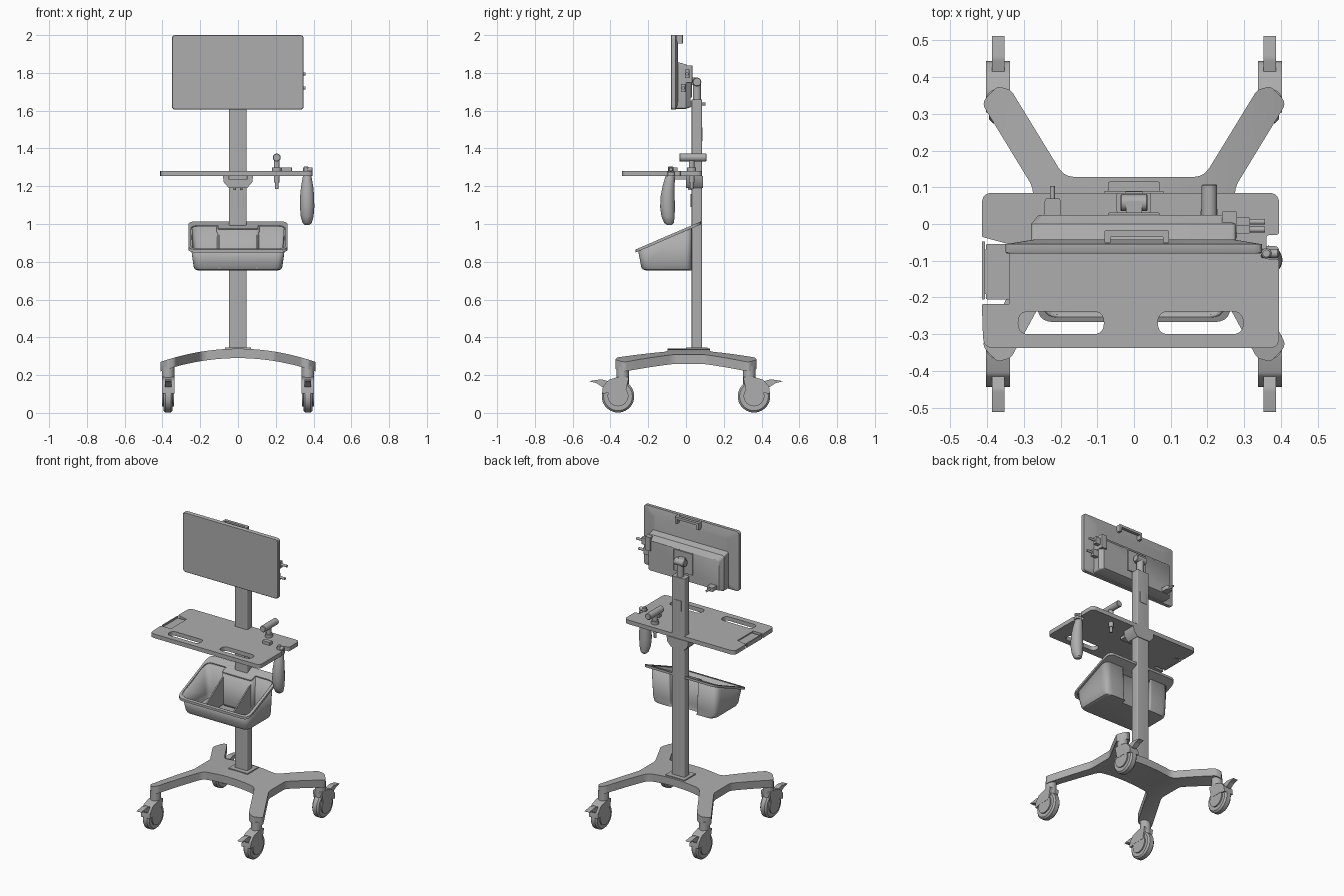
import bpy, bmesh, math
from mathutils import Vector

cube = bpy.data.objects.get("Cube")
if cube:
    bpy.data.objects.remove(cube)

grey = bpy.data.materials.new("neutral_grey")
grey.use_nodes = True
grey.diffuse_color = (0.42, 0.42, 0.42, 1)
grey.node_tree.nodes["Principled BSDF"].inputs["Base Color"].default_value = grey.diffuse_color
parts = []


def add(name, bm):
    bmesh.ops.remove_doubles(bm, verts=bm.verts, dist=1e-5)
    bmesh.ops.recalc_face_normals(bm, faces=bm.faces)
    mesh = bpy.data.meshes.new(name)
    bm.to_mesh(mesh)
    bm.free()
    mesh.materials.append(grey)
    obj = bpy.data.objects.new(name, mesh)
    bpy.context.collection.objects.link(obj)
    parts.append(obj)
    return obj


def place(axis, a, b, h):
    """Put profile point (a, b) at height h along the given axis."""
    return Vector({"X": (h, a, b), "Y": (a, h, b), "Z": (a, b, h)}[axis])


def rounded(pts, r, n=5):
    """Fillet the corners of a closed outline; a third value overrides the radius."""
    out = []
    for i, c in enumerate(pts):
        p = Vector(c[:2])
        q, s = Vector(pts[i - 1][:2]), Vector(pts[(i + 1) % len(pts)][:2])
        k = c[2] if len(c) > 2 else r
        a, b = p + (q - p).normalized() * k, p + (s - p).normalized() * k
        for j in range(n + 1):
            t = j / n
            out.append(a * (1 - t) ** 2 + p * (2 * t * (1 - t)) + b * t * t)
    return out


def rect(a0, b0, a1, b1, r=0.01):
    return rounded([(a0, b0), (a1, b0), (a1, b1), (a0, b1)], r)


def loft(name, rings, cap_end=True):
    bm = bmesh.new()
    loops = [[bm.verts.new(p) for p in ring] for ring in rings]
    n = len(loops[0])
    for lo, hi in zip(loops, loops[1:]):
        for i in range(n):
            bm.faces.new((lo[i], lo[(i + 1) % n], hi[(i + 1) % n], hi[i]))
    bm.faces.new(loops[0])
    if cap_end:
        bm.faces.new(loops[-1])
    return add(name, bm)


def prism(name, axis, pts, h0, h1):
    return loft(name, [[place(axis, p[0], p[1], h) for p in pts] for h in (h0, h1)])


def box(name, x0, x1, y0, y1, z0, z1, r=0.004):
    return prism(name, "Z", rect(x0, y0, x1, y1, r), z0, z1)


def rod(name, axis, a, b, r, h0, h1, n=32, edge=0.0):
    def ring(rad, h):
        return [place(axis, a + rad * math.cos(math.tau * i / n),
                      b + rad * math.sin(math.tau * i / n), h) for i in range(n)]
    rings = [ring(r, h0 + edge), ring(r, h1 - edge)]
    if edge:
        rings = [ring(r - edge, h0)] + rings + [ring(r - edge, h1)]
    return loft(name, rings)


def plate(name, loops, z0, z1):
    """Flat sheet whose inner loops become holes."""
    cu = bpy.data.curves.new(name, "CURVE")
    cu.dimensions, cu.fill_mode, cu.extrude = "2D", "BOTH", (z1 - z0) / 2
    for loop in loops:
        sp = cu.splines.new("POLY")
        sp.points.add(len(loop) - 1)
        for pt, p in zip(sp.points, loop):
            pt.co = (p[0], p[1], 0, 1)
        sp.use_cyclic_u = True
    tmp = bpy.data.objects.new(name + "_outline", cu)
    mesh = bpy.data.meshes.new_from_object(tmp)
    bpy.data.objects.remove(tmp)
    bm = bmesh.new()
    bm.from_mesh(mesh)
    bpy.data.meshes.remove(mesh)
    bmesh.ops.translate(bm, verts=bm.verts, vec=(0, 0, (z0 + z1) / 2))
    return add(name, bm)


# Arched four-legged base
quarter = [(0.19, 0.128, 0.03), (0.335, 0.365, 0.012), (0.372, 0.375, 0.012),
           (0.415, 0.33, 0.02), (0.275, 0.10, 0.02)]
right_half = quarter[::-1]
outline = ([(x, y - 0.0, r) for x, y, r in quarter]
           + [(x, -y if y > 0.2 else 0.03 - y, r) for x, y, r in right_half])
outline += [(-x, y, r) for x, y, r in outline[::-1]]
base = prism("base_frame", "Z", rounded(outline, 0.02), 0, 0.05)
bm = bmesh.new()
bm.from_mesh(base.data)
for i in range(-10, 11):
    bmesh.ops.bisect_plane(bm, geom=bm.verts[:] + bm.edges[:] + bm.faces[:],
                           plane_co=(i * 0.038, 0, 0), plane_no=(1, 0, 0))
for v in bm.verts:
    v.co.z += 0.29 - 0.07 * (v.co.x / 0.41) ** 2
bm.to_mesh(base.data)
bm.free()
box("column_foot", -0.07, 0.07, 0.0, 0.115, 0.32, 0.345)

# Braked casters
pedal = [(0.34, 0.175), (0.40, 0.165), (0.45, 0.178), (0.515, 0.168),
         (0.475, 0.158), (0.445, 0.138), (0.40, 0.13), (0.34, 0.13)]
for sx, side in ((1, "left"), (-1, "right")):
    for sy, end in ((1, "rear"), (-1, "front")):
        tag = f"{end}_{side}"
        x, y = 0.37 * sx, 0.36 * sy
        rod(f"{tag}_wheel", "X", y, 0.088, 0.086, x - 0.024, x + 0.024, 40, 0.01)
        rod(f"{tag}_hub", "X", y, 0.09, 0.055, x - 0.032, x + 0.032)
        rod(f"{tag}_stem", "Z", x, 0.335 * sy, 0.033, 0.15, 0.245)
        hood = [(0.302, 0.19), (0.36, 0.19), (0.41, 0.175), (0.44, 0.14),
                (0.445, 0.10), (0.40, 0.11), (0.32, 0.11)]
        prism(f"{tag}_hood", "X", [(sy * a, b) for a, b in rounded(hood, 0.008)],
              x - 0.033, x + 0.033)
        prism(f"{tag}_brake_pedal", "X", [(sy * a, b) for a, b in rounded(pedal, 0.008)],
              x - 0.017, x + 0.017)

# Column
box("column", -0.048, 0.046, 0.03, 0.085, 0.33, 1.66, 0.008)
box("column_front_cover", -0.032, 0.03, 0.024, 0.032, 1.09, 1.16)
box("column_back_cover", -0.025, 0.025, 0.083, 0.088, 1.44, 1.51)

# Slanted storage basket with a recess for the column
def slope(y):
    return 0.865 + (y + 0.267) * 0.43

plan = rounded([(-0.25, -0.255), (0.25, -0.255), (0.25, 0.03), (0.105, 0.03, 0.012),
                (0.105, -0.01, 0.012), (-0.105, -0.01, 0.012), (-0.105, 0.03, 0.012),
                (-0.25, 0.03)], 0.045)
rings = [[(p.x * s, 0.03 + (p.y - 0.03) * s, z) for p in plan]
         for s, z in ((0.86, 0.755), (0.91, 0.76), (0.94, 0.775), (0.955, 0.80))]
rings.append([(p.x, p.y, slope(p.y) - 0.004) for p in plan])
basket = loft("basket", rings, cap_end=False)
shell = basket.modifiers.new("wall", "SOLIDIFY")
shell.thickness = 0.008
rim = plate("basket_rim", [rect(-0.263, -0.267, 0.263, 0.08, 0.045), plan], -0.016, 0.0)
for v in rim.data.vertices:
    v.co.z += slope(v.co.y)
for s, side in ((1, "left"), (-1, "right")):
    prism(f"basket_divider_{side}", "X", [(-0.235, 0.765), (-0.24, 0.80), (0.0, 0.96),
                                          (0.0, 0.765)], s * 0.1 - 0.004, s * 0.1 + 0.004)

# Work surface with hand slots and side notches
desk = rounded([(-0.41, -0.338), (0.395, -0.338), (0.395, -0.095, 0.01), (0.36, -0.095, 0.01),
                (0.36, -0.03, 0.01), (0.395, -0.03, 0.01), (0.395, 0.085), (-0.414, 0.085),
                (-0.414, -0.035, 0.005), (-0.34, -0.055, 0.003), (-0.34, -0.218, 0.003),
                (-0.414, -0.218, 0.005)], 0.03)
plate("desk", [desk, rect(-0.315, -0.30, -0.082, -0.238, 0.03),
               rect(0.065, -0.30, 0.297, -0.238, 0.03)], 1.253, 1.28)
box("desk_side_insert", -0.403, -0.338, -0.205, -0.055, 1.257, 1.272)
box("desk_insert_edge", -0.414, -0.406, -0.205, -0.047, 1.253, 1.28, 0.002)
box("insert_link", -0.41, -0.40, -0.19, -0.07, 1.258, 1.268, 0.002)
bracket = [(-0.08, 1.255), (0.08, 1.255), (0.075, 1.22), (0.048, 1.19), (-0.048, 1.19),
           (-0.075, 1.22)]
prism("desk_bracket", "Y", bracket, 0.0, 0.09)
box("desk_bracket_arm", -0.05, 0.05, -0.07, 0.03, 1.235, 1.255)
for s, side in ((1, "left"), (-1, "right")):
    box(f"desk_bracket_rib_{side}", s * 0.02 - 0.006, s * 0.02 + 0.006,
        0.01, 0.035, 1.18, 1.25, 0.002)
box("desk_clip", 0.23, 0.285, -0.075, -0.045, 1.275, 1.30)

# Push grip on its post
rod("grip", "Y", 0.205, 1.352, 0.021, -0.035, 0.108, 28, 0.003)
rod("grip_post", "Z", 0.205, 0.03, 0.015, 1.22, 1.345)
rod("grip_post_tip", "Z", 0.205, 0.03, 0.009, 1.185, 1.225)
rod("grip_collar", "Z", 0.205, 0.03, 0.024, 1.275, 1.30)

# Hanging handset: stacked ellipses of (z, y centre, x radius, y radius)
sections = [(0.995, -0.087, 0.012, 0.012), (1.005, -0.09, 0.024, 0.025),
            (1.04, -0.095, 0.034, 0.035), (1.09, -0.098, 0.038, 0.039),
            (1.15, -0.097, 0.037, 0.037), (1.20, -0.092, 0.032, 0.032),
            (1.245, -0.085, 0.024, 0.026), (1.27, -0.082, 0.017, 0.02)]
loft("handset", [[(0.366 + rx * math.cos(math.tau * i / 28), cy + ry * math.sin(math.tau * i / 28), z)
                  for i in range(28)] for z, cy, rx, ry in sections])
box("handset_cradle", 0.335, 0.395, -0.10, -0.06, 1.258, 1.274, 0.015)
rod("handset_hook", "Z", 0.36, -0.08, 0.014, 1.26, 1.305, 20, 0.004)
rod("handset_hook_bar", "X", -0.08, 1.288, 0.012, 0.345, 0.395, 20, 0.004)

# Monitor: panel with a tapered back, then the rear housing
def slab(name, layers):
    return loft(name, [[place("Y", p.x, p.y, y) for p in rect(*size)] for y, size in layers])

slab("monitor_panel", [(-0.08, (-0.347, 1.608, 0.345, 1.998, 0.018)),
                       (-0.077, (-0.35, 1.605, 0.348, 2.0, 0.02)),
                       (-0.055, (-0.35, 1.605, 0.348, 2.0, 0.02)),
                       (-0.042, (-0.27, 1.64, 0.27, 1.95, 0.02))])
slab("monitor_housing", [(-0.055, (-0.28, 1.61, 0.277, 1.86, 0.012)),
                         (0.0, (-0.28, 1.61, 0.277, 1.845, 0.012)),
                         (0.024, (-0.26, 1.618, 0.257, 1.815, 0.012))])
box("monitor_handle_bar", -0.08, 0.095, -0.036, -0.017, 1.984, 2.0)
for x, side in ((0.087, "left"), (-0.072, "right")):
    box(f"monitor_handle_leg_{side}", x - 0.008, x + 0.008, -0.052, -0.017, 1.955, 2.0)

# Connectors on the monitor
box("port_block", 0.24, 0.28, -0.04, 0.034, 1.75, 1.84)
for z, y in ((1.795, 0.006), (1.72, -0.015)):
    box("side_plug", 0.27, 0.315, y - 0.012, y + 0.012, z - 0.022, z + 0.022)
    rod("side_plug_tip", "X", y, z, 0.008, 0.31, 0.357, 16)
box("rear_plug", -0.243, -0.2, 0.015, 0.07, 1.622, 1.648, 0.008)
rod("rear_plug_tip", "Y", -0.222, 1.635, 0.007, 0.065, 0.103, 16)

# Tilting monitor mount
box("mount_plate", -0.07, 0.07, 0.02, 0.031, 1.67, 1.81)
box("mount_arm", -0.022, 0.022, 0.028, 0.062, 1.735, 1.775)
rod("mount_barrel", "X", 0.058, 1.752, 0.023, -0.037, 0.037, 28, 0.003)
rod("mount_neck", "Z", 0.0, 0.058, 0.022, 1.655, 1.74)

for obj in parts:
    bpy.ops.object.select_all(action="DESELECT")
    obj.select_set(True)
    bpy.context.view_layer.objects.active = obj
    bpy.ops.object.shade_smooth_by_angle(angle=math.radians(35))
